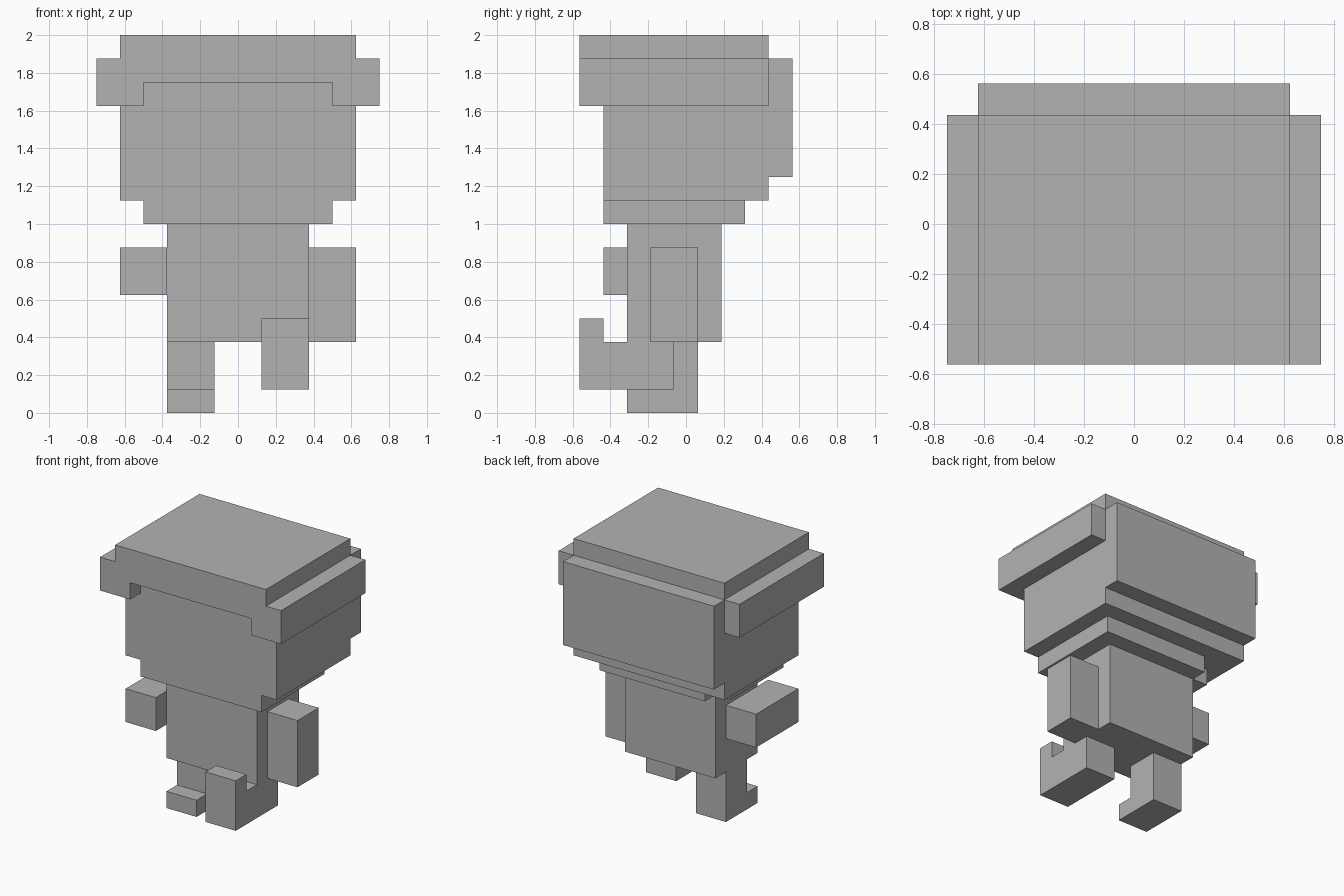
import bpy
import bmesh
from mathutils import Vector

cube = bpy.data.objects.get("Cube")
if cube:
    bpy.data.objects.remove(cube, do_unlink=True)

# One plain grey for the whole figure
grey = bpy.data.materials.new("plain_grey")
grey.use_nodes = True
colour = (0.45, 0.45, 0.45, 1)
grey.diffuse_color = colour
grey.node_tree.nodes["Principled BSDF"].inputs["Base Color"].default_value = colour

UNIT = 1 / 8                # block size
FRONT = -4.5 * UNIT         # y of the foremost blocks; y counts back from here


def extrude(name, axis, outline, start, end):
    """Sweep a 2D outline along one axis; all values are in block units."""
    bm = bmesh.new()

    def point(a, b, depth):
        x, y, z = {"x": (depth, a, b), "y": (a, depth, b), "z": (a, b, depth)}[axis]
        return Vector((x * UNIT, FRONT + y * UNIT, z * UNIT))

    first = [bm.verts.new(point(a, b, start)) for a, b in outline]
    last = [bm.verts.new(point(a, b, end)) for a, b in outline]
    bm.faces.new(first)
    bm.faces.new(last)
    for i in range(len(outline)):
        j = (i + 1) % len(outline)
        bm.faces.new((first[i], first[j], last[j], last[i]))
    bmesh.ops.recalc_face_normals(bm, faces=bm.faces)
    mesh = bpy.data.meshes.new(name)
    bm.to_mesh(mesh)
    bm.free()
    mesh.materials.append(grey)
    obj = bpy.data.objects.new(name, mesh)
    bpy.context.collection.objects.link(obj)
    return obj


def box(name, x, y, z):
    corners = [(x[0], y[0]), (x[1], y[0]), (x[1], y[1]), (x[0], y[1])]
    return extrude(name, "z", corners, *z)


def mirrored(half):
    """Complete a right-hand outline with its mirror image."""
    return half + [(-a, b) for a, b in reversed(half)]


# Head with the stepped back, and the chin with one clipped rear corner
extrude("head", "x", [(1, 9), (8, 9), (8, 10), (9, 10), (9, 15), (1, 15)], -5, 5)
extrude("chin", "z", [(-4, 1), (4, 1), (4, 7), (-3, 7), (-3, 6), (-4, 6)], 8, 9)

# Cap: notched front rim, then crown with side flaps
cap_side = [(6, 13), (6, 15), (5, 15), (5, 16)]
extrude("cap_front", "y", mirrored([(4, 14), (4, 13)] + cap_side), 0, 1)
extrude("cap_crown", "y", mirrored([(5, 14), (5, 13)] + cap_side), 1, 8)

# Torso
box("torso", (-3, 3), (2, 6), (3, 8))

# Arms: one reaching forward, one hanging
box("right_arm", (-5, -3), (1, 5), (5, 7))
box("left_arm", (3, 5), (3, 5), (3, 7))

# Legs: one standing, one kicked forward with the toe up
extrude("right_leg", "x", [(2, 0), (5, 0), (5, 3), (3, 3), (3, 1), (2, 1)], -3, -1)
extrude("left_leg", "x", [(0, 1), (4, 1), (4, 3), (1, 3), (1, 4), (0, 4)], 1, 3)
